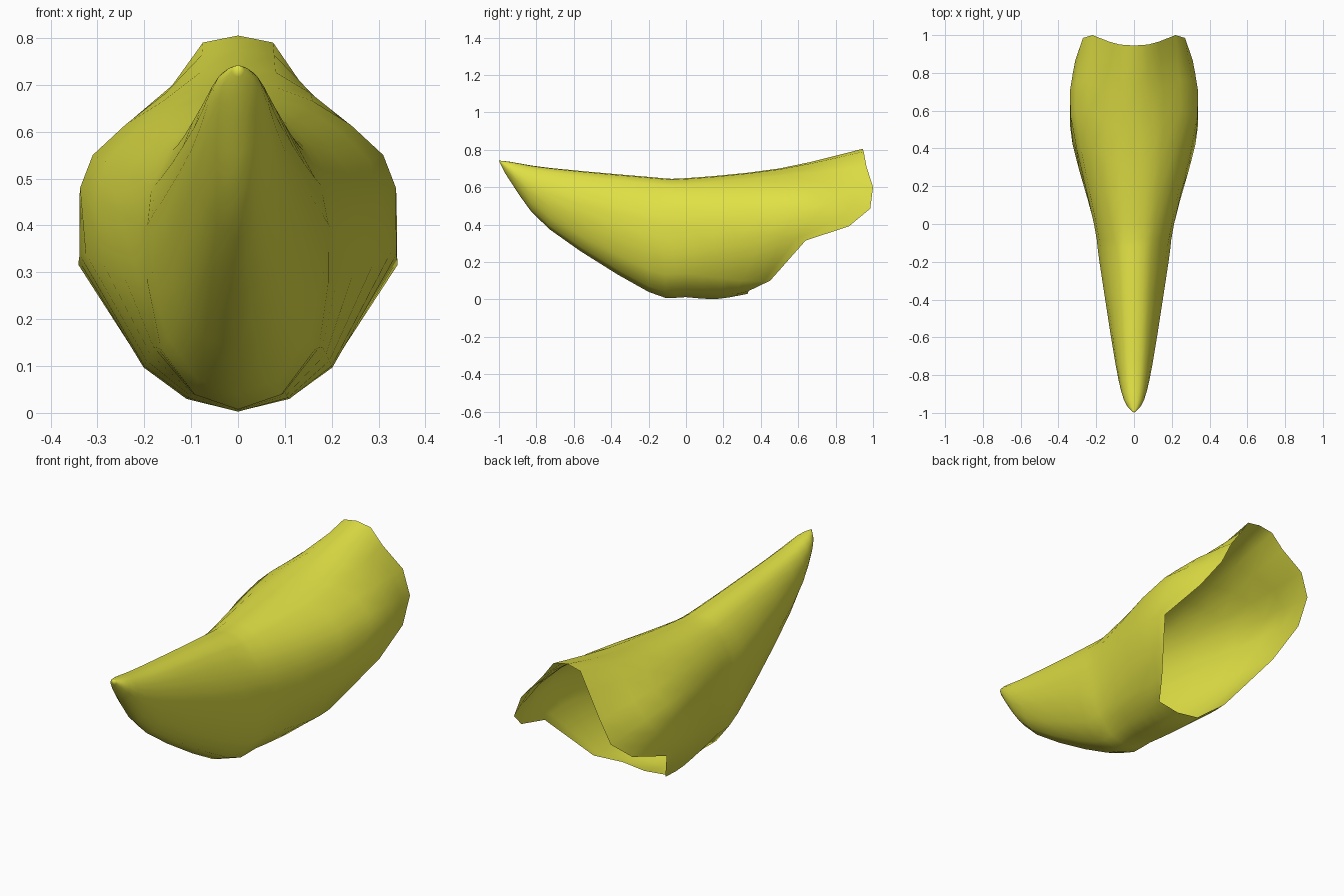
import bpy, bmesh
from mathutils import Vector

if "Cube" in bpy.data.objects:
    bpy.data.objects.remove(bpy.data.objects["Cube"])

# Half cross-sections (x, z), from top centre round to bottom centre
SECTIONS = [
    (-0.73, [(0, .703), (.035, .70), (.06, .68), (.08, .65), (.093, .61),
             (.10, .56), (.092, .50), (.07, .44), (.04, .395), (0, .375)]),
    (-0.20, [(0, .655), (.05, .65), (.09, .62), (.13, .57), (.165, .50),
             (.183, .42), (.182, .30), (.15, .16), (.085, .07), (0, .04)]),
    (0.0, [(0, .648), (.06, .643), (.11, .615), (.16, .565), (.20, .49),
           (.212, .40), (.21, .28), (.18, .14), (.10, .045), (0, .012)]),
]
# Loop through the flared rear (x, y, z)
FLARE = [(0, .5, .70), (.08, .5, .695), (.16, .55, .665), (.24, .6, .615),
         (.31, .6, .55), (.337, .58, .48), (.325, .42, .34),
         (.20, .30, .10), (.11, .25, .03), (0, .17, .003)]
# Open rim (x, y, z)
RIM = [(0, .945, .805), (.075, .95, .79), (.13, .965, .71), (.22, 1.0, .60),
       (.27, .985, .485), (.31, .87, .39), (.34, .64, .315),
       (.20, .45, .10), (.12, .335, .045), (0, .33, .03)]
STEPS = 3

loops = [[Vector((x, y, z)) for x, z in pts] for y, pts in SECTIONS]
# Small loop behind the tip, scaled from the first section
nose = [Vector((p.x * .52, -.935, .625 + (p.z - .375) * .335)) for p in loops[0]]
tip = Vector((0, -1, .742))
loops = [[tip] * 10, nose] + loops + [[Vector(p) for p in FLARE], [Vector(p) for p in RIM]]


def catmull(a, b, c, d, t):
    return .5 * (2 * b + (c - a) * t + (2 * a - 5 * b + 4 * c - d) * t * t
                 + (3 * b - a - 3 * c + d) * t ** 3)


# Ribs running lengthwise from the tip to the rim
rows = []
last = len(loops) - 1
for i in range(last):
    for s in range(STEPS):
        quad = [loops[k] for k in (max(i - 1, 0), i, i + 1, min(i + 2, last))]
        rows.append([catmull(*(l[j] for l in quad), s / STEPS) for j in range(10)])
rows.append(loops[-1])

# Skin the ribs, mirroring each half section into a full ring
bm = bmesh.new()
tip_v = bm.verts.new(tip)
rings = []
for row in rows[1:]:
    full = row + [Vector((-p.x, p.y, p.z)) for p in row[-2:0:-1]]
    rings.append([bm.verts.new(p) for p in full])
n = len(rings[0])
for j in range(n):
    k = (j + 1) % n
    bm.faces.new((tip_v, rings[0][j], rings[0][k]))
    for a, b in zip(rings, rings[1:]):
        bm.faces.new((a[j], b[j], b[k], a[k]))
bmesh.ops.recalc_face_normals(bm, faces=bm.faces)
# Make sure normals face outward (tip face must look forward)
bm.normal_update()
if sum(f.normal.y for f in tip_v.link_faces) > 0:
    bmesh.ops.reverse_faces(bm, faces=bm.faces)

mesh = bpy.data.meshes.new("curved_shell")
bm.to_mesh(mesh)
bm.free()
mesh.shade_smooth()
shell = bpy.data.objects.new("curved_shell", mesh)
bpy.context.collection.objects.link(shell)
mat = bpy.data.materials.new("yellow")
mat.diffuse_color = (.75, .75, .06, 1)
mat.use_nodes = True
mat.node_tree.nodes["Principled BSDF"].inputs["Base Color"].default_value = mat.diffuse_color
mesh.materials.append(mat)
